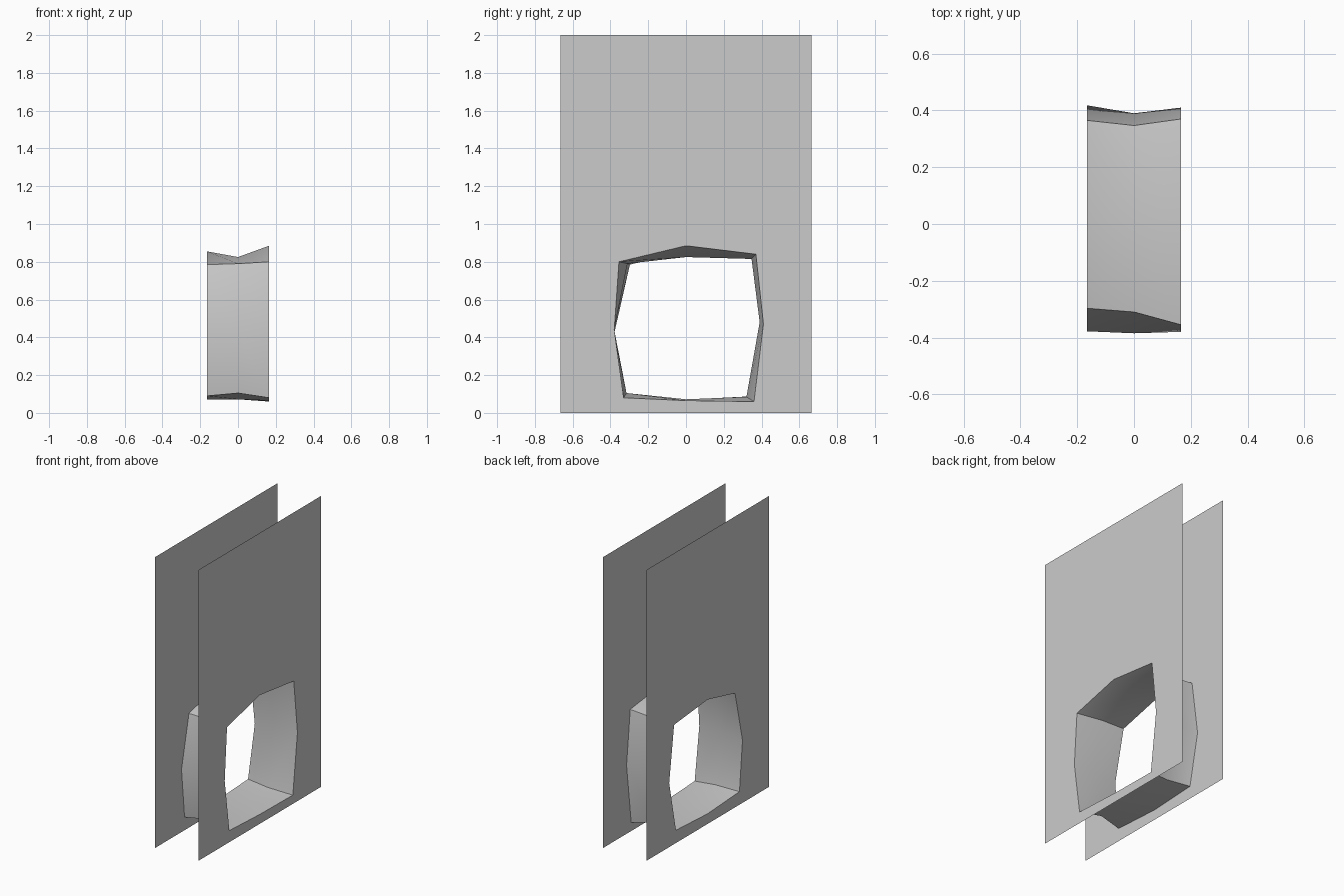
import bpy, bmesh

if "Cube" in bpy.data.objects:
    bpy.data.objects.remove(bpy.data.objects["Cube"])

W, H, D = 0.665, 2.0, 0.165

# Opening outlines (y, z), running from the top centre towards +y and round
right_ring = [(0, .885), (.37, .84), (.41, .47), (.36, .06),
              (0, .065), (-.33, .08), (-.38, .44), (-.355, .80)]
middle_ring = [(0, .825), (.347, .815), (.39, .48), (.32, .085),
               (0, .072), (-.315, .105), (-.385, .44), (-.31, .79)]
left_ring = [(0, .855), (.365, .82), (.418, .44), (.345, .088),
             (0, .07), (-.345, .09), (-.378, .43), (-.297, .785)]
# Wall border with points matching the opening
border = [(0, H), (W, H), (W, .45), (W, 0), (0, 0), (-W, 0), (-W, .45), (-W, H)]


def strips(name, loops, flip=False, smooth=False):
    """Join successive closed loops, given as (x, outline), with quads."""
    bm = bmesh.new()
    rings = [[bm.verts.new((x, y, z)) for y, z in pts] for x, pts in loops]
    for a, b in zip(rings, rings[1:]):
        for i in range(len(a)):
            j = (i + 1) % len(a)
            quad = [a[i], b[i], b[j], a[j]]
            bm.faces.new(quad[::-1] if flip else quad)
    mesh = bpy.data.meshes.new(name)
    bm.to_mesh(mesh)
    bm.free()
    obj = bpy.data.objects.new(name, mesh)
    bpy.context.collection.objects.link(obj)
    if smooth:
        bpy.ops.object.select_all(action='DESELECT')
        obj.select_set(True)
        bpy.context.view_layer.objects.active = obj
        bpy.ops.object.shade_smooth_by_angle(angle=0.5)
    return obj


# Two thin wall faces, each with a rough opening
strips("right_wall_face", [(D, border), (D, right_ring)])
strips("left_wall_face", [(-D, border), (-D, left_ring)], flip=True)

# Lining through the wall, pinched in the middle
strips("opening_lining", [(-D, left_ring), (0, middle_ring), (D, right_ring)],
       flip=True, smooth=True)
